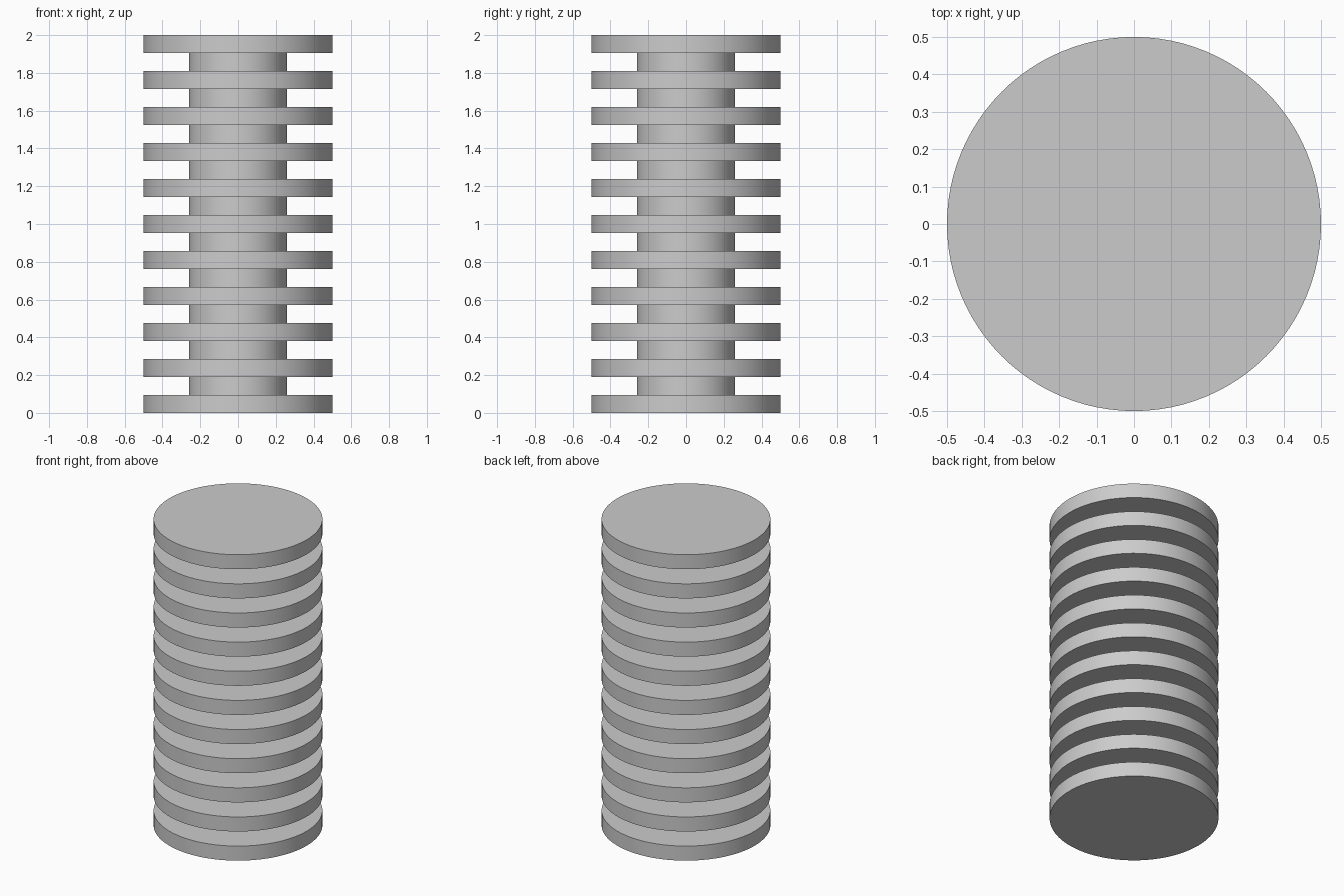
import bpy
import math

if "Cube" in bpy.data.objects:
    bpy.data.objects.remove(bpy.data.objects["Cube"], do_unlink=True)

HEIGHT = 2.0
DISCS = 11
THICK = HEIGHT / (2 * DISCS - 1)   # discs and gaps are equally tall
DISC_RADIUS = 0.5
CORE_RADIUS = 0.26

grey = bpy.data.materials.new("light_grey")
grey.use_nodes = True
colour = (0.6, 0.6, 0.6, 1)
grey.diffuse_color = colour
grey.node_tree.nodes["Principled BSDF"].inputs["Base Color"].default_value = colour


def cylinder(name, radius, bottom, height, sides):
    bpy.ops.mesh.primitive_cylinder_add(
        vertices=sides, radius=radius, depth=height,
        location=(0, 0, bottom + height / 2))
    obj = bpy.context.object
    obj.name = name
    obj.data.materials.append(grey)
    bpy.ops.object.shade_smooth_by_angle(angle=math.radians(30))
    return obj


# Stack of evenly spaced round fins
for i in range(DISCS):
    cylinder(f"fin_{i + 1}", DISC_RADIUS, 2 * i * THICK, THICK, 96)

# Core segments that fill the gaps between fins
for i in range(DISCS - 1):
    cylinder(f"core_segment_{i + 1}", CORE_RADIUS, (2 * i + 1) * THICK, THICK, 64)
